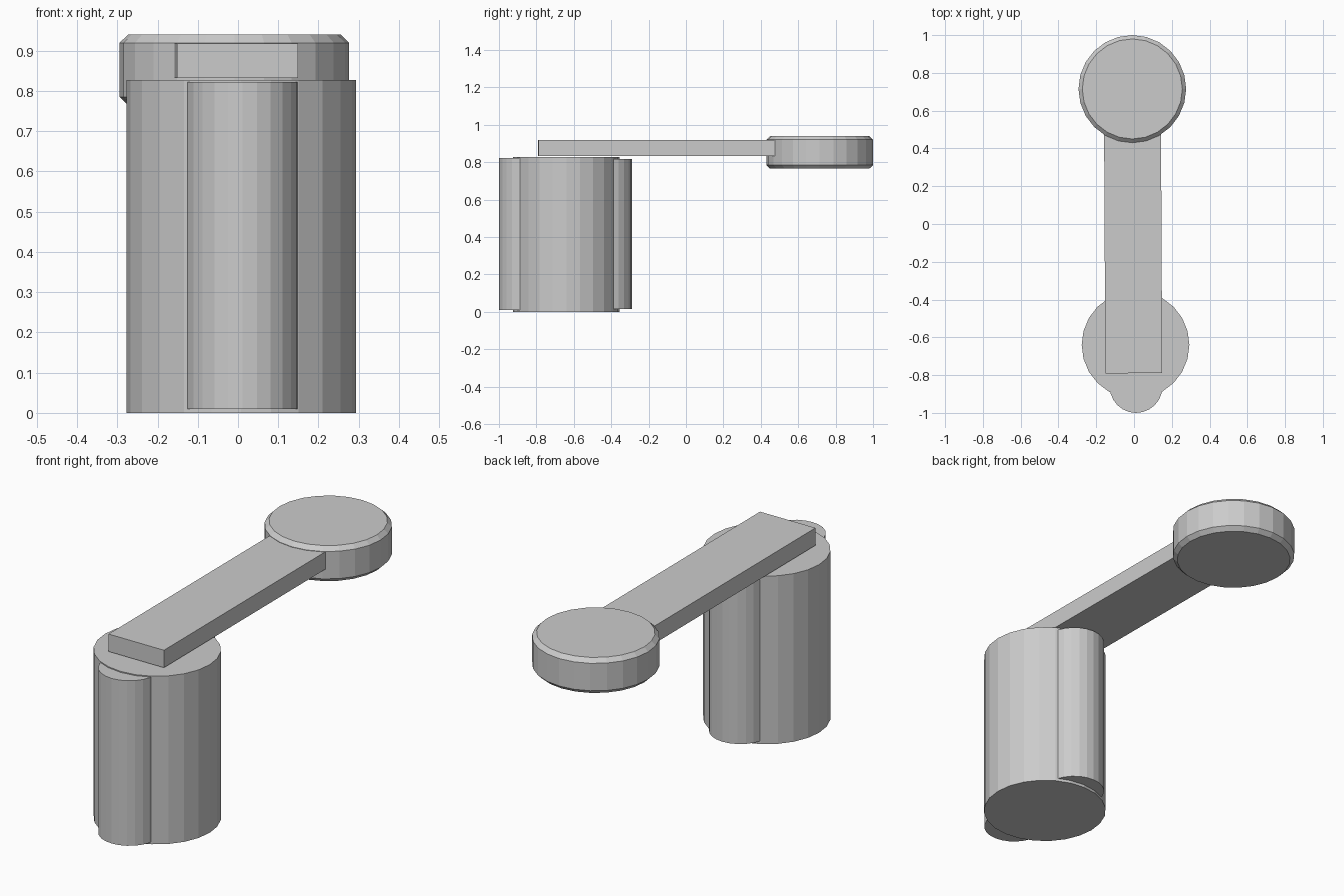
import bpy, bmesh
from mathutils import Matrix, Vector

if "Cube" in bpy.data.objects:
    bpy.data.objects.remove(bpy.data.objects["Cube"])

SIDES = 24


def finish(name, bm):
    mesh = bpy.data.meshes.new(name)
    bm.to_mesh(mesh)
    bm.free()
    obj = bpy.data.objects.new(name, mesh)
    bpy.context.collection.objects.link(obj)
    return obj


def cylinder(name, x, y, radius, z0, z1, bevel=0.0):
    bm = bmesh.new()
    bmesh.ops.create_cone(bm, cap_ends=True, segments=SIDES,
                          radius1=radius, radius2=radius, depth=z1 - z0,
                          matrix=Matrix.Translation((x, y, (z0 + z1) / 2)))
    if bevel:
        rims = [e for e in bm.edges
                if abs(e.verts[0].co.z - e.verts[1].co.z) < 1e-5]
        bmesh.ops.bevel(bm, geom=rims, offset=bevel, segments=1,
                        affect='EDGES')
    return finish(name, bm)


# Upright body with a half-buried column at front and back
cylinder("main_post", 0.008, -0.64, 0.285, 0.0, 0.828)
cylinder("front_column", 0.011, -0.86, 0.14, 0.01, 0.823)
cylinder("back_column", 0.005, -0.43, 0.14, 0.014, 0.818)

# Flat arm, turned very slightly about the vertical
y0, y1 = -0.79, 0.65
bm = bmesh.new()
bmesh.ops.create_cube(bm, size=1.0)
bmesh.ops.scale(bm, vec=Vector((0.301, y1 - y0, 0.086)), verts=bm.verts)
arm = finish("arm", bm)
arm.location = (-0.005, (y0 + y1) / 2, 0.875)
arm.rotation_euler.z = 0.005

# Disc with chamfered rims at the far end
cylinder("end_disc", -0.009, 0.715, 0.285, 0.765, 0.94, bevel=0.02)
